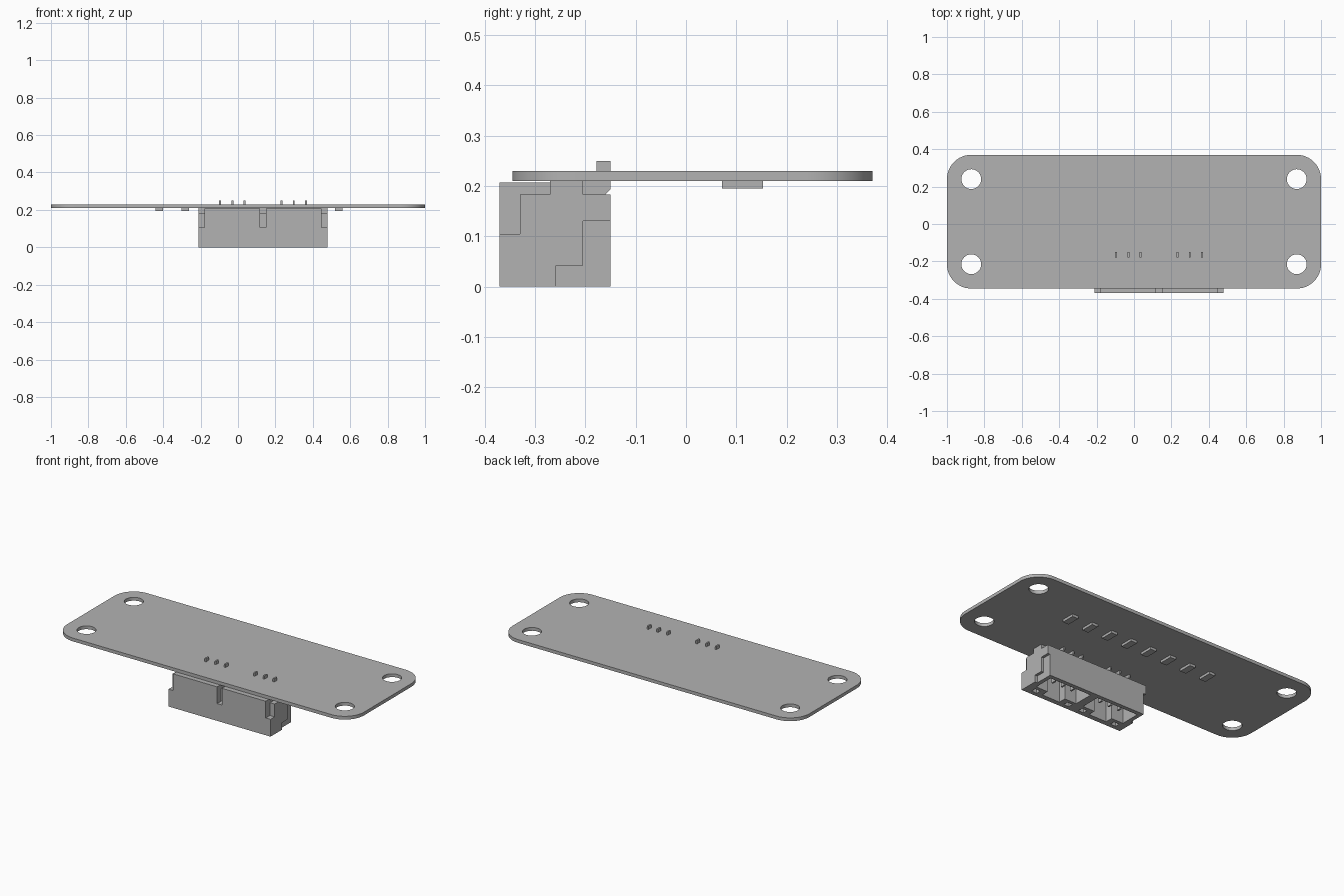
import bpy
import bmesh
import math
from mathutils import Matrix, Vector

if "Cube" in bpy.data.objects:
    bpy.data.objects.remove(bpy.data.objects["Cube"], do_unlink=True)

# One plain grey for everything
grey = bpy.data.materials.new("plain_grey")
grey.use_nodes = True
color = (0.45, 0.45, 0.45, 1)
grey.diffuse_color = color
grey.node_tree.nodes["Principled BSDF"].inputs["Base Color"].default_value = color


def link(name, data):
    obj = bpy.data.objects.new(name, data)
    bpy.context.collection.objects.link(obj)
    if not data.materials:
        data.materials.append(grey)
    return obj


def box(name, x, y, z):
    """Box from (min, max) ranges on each axis."""
    bm = bmesh.new()
    bmesh.ops.create_cube(bm, size=1)
    size = [b - a for a, b in (x, y, z)]
    mid = [(a + b) / 2 for a, b in (x, y, z)]
    bm.transform(Matrix.Translation(mid) @ Matrix.Diagonal((*size, 1)))
    mesh = bpy.data.meshes.new(name)
    bm.to_mesh(mesh)
    bm.free()
    return link(name, mesh)


def extrude_profile(name, points, x, width):
    """Extrude a (y, z) outline along x, centred on x."""
    bm = bmesh.new()
    face = bm.faces.new([bm.verts.new((x - width / 2, y, z)) for y, z in points])
    top = bmesh.ops.extrude_face_region(bm, geom=[face])["geom"]
    moved = [v for v in top if isinstance(v, bmesh.types.BMVert)]
    bmesh.ops.translate(bm, verts=moved, vec=(width, 0, 0))
    bmesh.ops.recalc_face_normals(bm, faces=bm.faces)
    mesh = bpy.data.meshes.new(name)
    bm.to_mesh(mesh)
    bm.free()
    return link(name, mesh)


def carve(obj, cutters):
    """Subtract each cutter, bake the result and drop the cutters."""
    for cutter in cutters:
        cutter.hide_render = True
        mod = obj.modifiers.new("cut", 'BOOLEAN')
        mod.operation = 'DIFFERENCE'
        mod.solver = 'EXACT'
        mod.object = cutter
    graph = bpy.context.evaluated_depsgraph_get()
    baked = bpy.data.meshes.new_from_object(obj.evaluated_get(graph))
    obj.modifiers.clear()
    obj.data = baked
    for cutter in cutters:
        bpy.data.objects.remove(cutter, do_unlink=True)


# Board: filled outline with rounded corners and four mounting holes
curve = bpy.data.curves.new("board", 'CURVE')
curve.dimensions = '2D'
curve.fill_mode = 'BOTH'
curve.extrude = 0.01


def loop(points):
    spline = curve.splines.new('POLY')
    spline.points.add(len(points) - 1)
    for p, (x, y) in zip(spline.points, points):
        p.co = (x, y, 0, 1)
    spline.use_cyclic_u = True


def arc(cx, cy, r, start, sweep, steps):
    return [(cx + r * math.cos(math.radians(start + sweep * i / steps)),
             cy + r * math.sin(math.radians(start + sweep * i / steps)))
            for i in range(steps + 1)]


R, FRONT, BACK = 0.13, -0.345, 0.37
corners = [(1 - R, BACK - R), (R - 1, BACK - R), (R - 1, FRONT + R), (1 - R, FRONT + R)]
outline = []
for i, (cx, cy) in enumerate(corners):
    outline += arc(cx, cy, R, 90 * i, 90, 12)
loop(outline)
for cx, cy in corners:
    loop(arc(cx, cy, 0.053, 0, 360, 32)[:-1])
board = link("board", curve)
board.location.z = 0.22
bpy.context.view_layer.objects.active = board
board.select_set(True)
bpy.ops.object.convert(target='MESH')
bpy.ops.object.shade_smooth_by_angle(angle=math.radians(30))

# Row of small chips under the board
for i in range(8):
    x = -0.42 + 0.137 * i
    box(f"chip_{i + 1}", (x - 0.02, x + 0.02), (0.072, 0.153), (0.195, 0.212))

# Two sockets, open downward, side by side
HALF = 0.18
BODY = [(-0.37, 0), (-0.15, 0), (-0.15, 0.183), (-0.205, 0.183),
        (-0.205, 0.21), (-0.27, 0.21), (-0.27, 0.207), (-0.37, 0.207)]
PIN = [(-0.25, 0.03), (-0.223, 0.03), (-0.223, 0.183), (-0.16, 0.183), (-0.15, 0.193),
       (-0.15, 0.25), (-0.178, 0.25), (-0.178, 0.21), (-0.25, 0.21)]
for side, cx in (("right", -0.03), ("left", 0.298)):
    body = extrude_profile(f"{side}_socket", BODY, cx, 2 * HALF)
    cutters = []

    def cut(x, y, z):
        cutters.append(box("cutter", (cx + x[0], cx + x[1]), y, z))

    for s in (-1, 1):
        def edge(depth):
            return tuple(sorted((s * (HALF - depth), s * (HALF + 0.05))))
        # Upper front corner notches
        cut(edge(0.032), (-0.4, -0.33), (0.105, 0.3))
        cut(edge(0.032), (-0.34, -0.27), (0.183, 0.3))
        # Lower back corner steps
        cut(edge(0.016), (-0.258, -0.1), (-0.1, 0.042))
        cut(edge(0.016), (-0.205, -0.1), (0.03, 0.13))
        # Latch slots near the front wall
        cut(tuple(sorted((s * 0.095, s * 0.13))), (-0.345, -0.315), (-0.1, 0.1))
    # Main cavity and its wider key at the centre
    cut((-0.14, 0.14), (-0.295, -0.175), (-0.1, 0.16))
    cut((-0.06, 0.06), (-0.34, -0.28), (-0.1, 0.16))
    carve(body, cutters)

    # Bent contact pins that pass up through the board
    for i in (-1, 0, 1):
        extrude_profile(f"{side}_pin_{i + 2}", PIN, cx + 0.0655 * i, 0.01)
